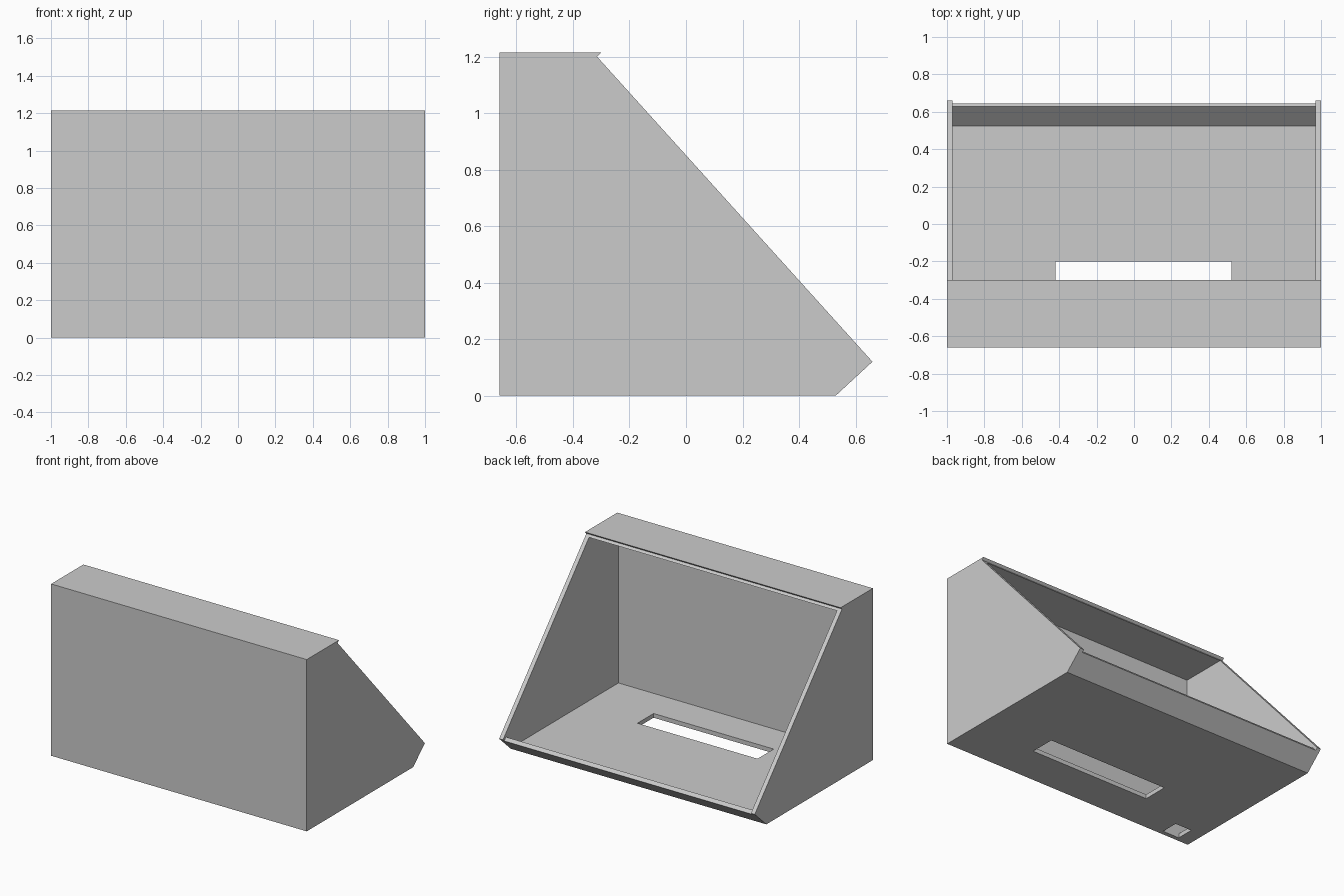
import bpy
import bmesh

cube = bpy.data.objects.get("Cube")
if cube:
    bpy.data.objects.remove(cube, do_unlink=True)

GREY = (0.6, 0.6, 0.6, 1.0)
mat = bpy.data.materials.new("light_grey")
mat.use_nodes = True
mat.diffuse_color = GREY
for node in mat.node_tree.nodes:
    if node.type == 'BSDF_PRINCIPLED':
        node.inputs["Base Color"].default_value = GREY


def prism(name, profile, x0, x1):
    """Extrude a (y, z) profile from x0 to x1."""
    bm = bmesh.new()
    face = bm.faces.new([bm.verts.new((x0, y, z)) for y, z in profile])
    ext = bmesh.ops.extrude_face_region(bm, geom=[face])
    verts = [g for g in ext["geom"] if isinstance(g, bmesh.types.BMVert)]
    bmesh.ops.translate(bm, verts=verts, vec=(x1 - x0, 0, 0))
    bmesh.ops.recalc_face_normals(bm, faces=bm.faces)
    mesh = bpy.data.meshes.new(name)
    bm.to_mesh(mesh)
    bm.free()
    mesh.materials.append(mat)
    ob = bpy.data.objects.new(name, mesh)
    bpy.context.scene.collection.objects.link(ob)
    return ob


def rect(y0, y1, z0, z1):
    return [(y0, z0), (y1, z0), (y1, z1), (y0, z1)]


WALL = 0.03
HEIGHT = 1.215
FRONT = -0.66

# Solid wedge with a small overhang on the roof edge
housing = prism("housing", [
    (FRONT, 0), (0.53, 0), (0.66, 0.12),
    (-0.315, 1.2), (-0.30, HEIGHT), (FRONT, HEIGHT)], -1, 1)

# Open interior, with the lower lip set back from the side walls
interior = prism("interior_cutter", [
    (FRONT + WALL, WALL), (0.525, WALL), (0.627, 0.128), (0.645, 0.106),
    (0.72, 0.02), (0.9, 0.2), (0.9, HEIGHT - WALL),
    (FRONT + WALL, HEIGHT - WALL)], -1 + WALL, 1 - WALL)

# Openings in the floor
slot = prism("slot_cutter", rect(-0.38, -0.20, -0.1, 0.1), -0.42, 0.52)
port = prism("port_cutter", rect(FRONT + WALL + 0.001, -0.505, -0.1, 0.1),
             -0.90, -0.77)

cutters = [interior, slot, port]
for cutter in cutters:
    cutter.hide_render = True
    mod = housing.modifiers.new(cutter.name, 'BOOLEAN')
    mod.operation = 'DIFFERENCE'
    mod.solver = 'EXACT'
    mod.object = cutter

# Bake the cuts and discard the cutters
bpy.context.view_layer.update()
depsgraph = bpy.context.evaluated_depsgraph_get()
baked = bpy.data.meshes.new_from_object(housing.evaluated_get(depsgraph))
housing.modifiers.clear()
housing.data = baked
baked.materials.clear()
baked.materials.append(mat)
for poly in baked.polygons:
    poly.material_index = 0
for cutter in cutters:
    bpy.data.objects.remove(cutter, do_unlink=True)
